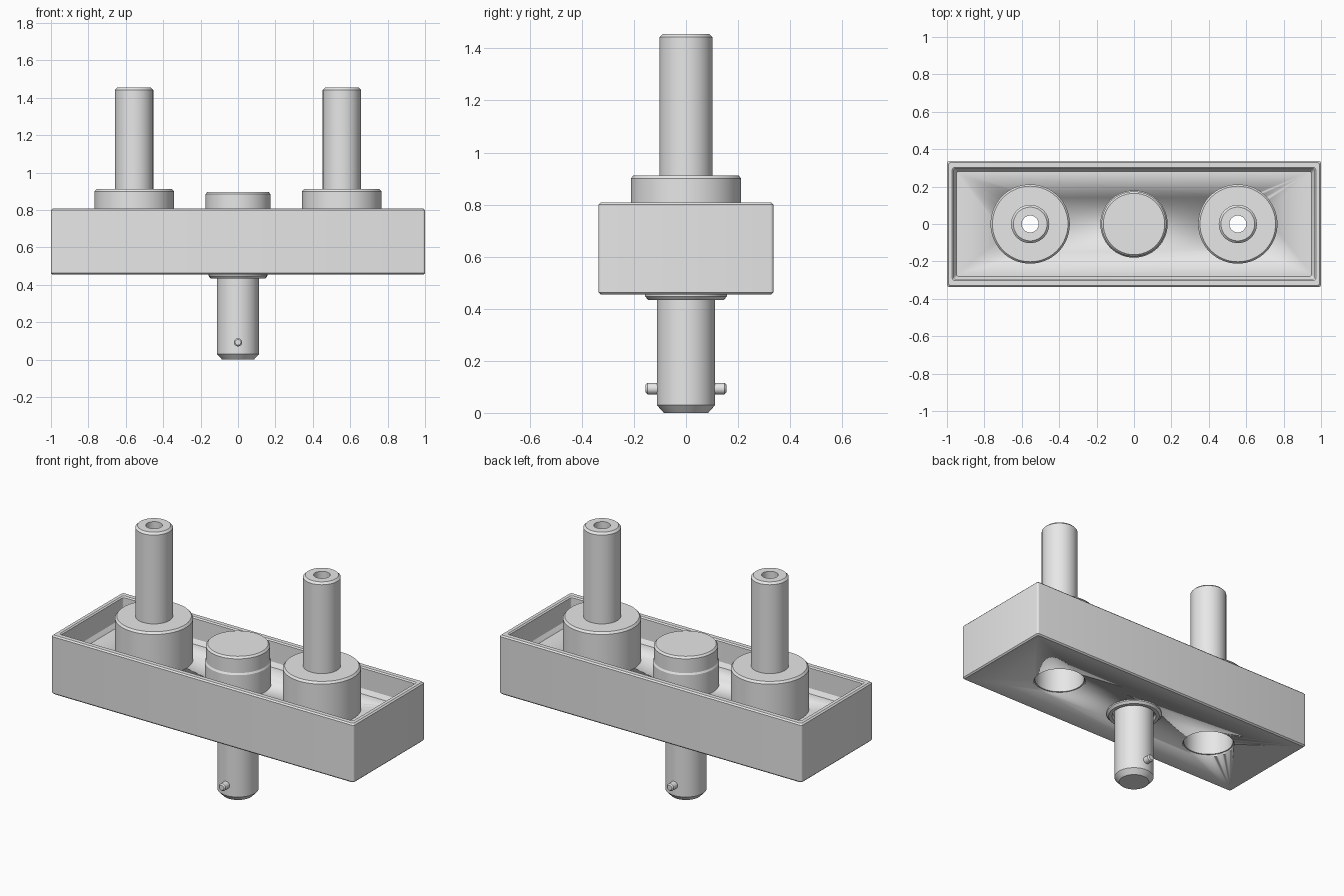
import bpy, bmesh, math

cube = bpy.data.objects.get("Cube")
if cube:
    bpy.data.objects.remove(cube, do_unlink=True)

grey = bpy.data.materials.new("plain_grey")
grey.use_nodes = True
grey.diffuse_color = (0.8, 0.8, 0.8, 1)
grey.node_tree.nodes["Principled BSDF"].inputs["Base Color"].default_value = (0.8, 0.8, 0.8, 1)


def loft(name, loops, cyclic=False):
    """Skin a list of equal-length point loops, capping the ends unless cyclic."""
    bm = bmesh.new()
    rings = [[bm.verts.new(p) for p in loop] for loop in loops]
    pairs = list(zip(rings, rings[1:]))
    if cyclic:
        pairs.append((rings[-1], rings[0]))
    else:
        bm.faces.new(rings[0])
        bm.faces.new(rings[-1])
    n = len(rings[0])
    for a, b in pairs:
        for i in range(n):
            j = (i + 1) % n
            bm.faces.new((a[i], a[j], b[j], b[i]))
    bmesh.ops.recalc_face_normals(bm, faces=bm.faces[:])
    mesh = bpy.data.meshes.new(name)
    bm.to_mesh(mesh)
    bm.free()
    mesh.materials.append(grey)
    obj = bpy.data.objects.new(name, mesh)
    bpy.context.collection.objects.link(obj)
    return obj


def smooth(obj):
    bpy.ops.object.select_all(action='DESELECT')
    obj.select_set(True)
    bpy.context.view_layer.objects.active = obj
    bpy.ops.object.shade_smooth_by_angle(angle=math.radians(30))


def lathe(name, profile, x=0.0, cyclic=False, sides=64):
    """Revolve (radius, height) points around a vertical axis."""
    angles = [2 * math.pi * i / sides for i in range(sides)]
    loops = [[(x + r * math.cos(a), r * math.sin(a), z) for a in angles] for r, z in profile]
    obj = loft(name, loops, cyclic)
    smooth(obj)
    return obj


def rounded_rect(hx, hy, z, r=0.012, steps=4):
    """Rectangle loop with small rounded corners."""
    points = []
    for k, (sx, sy) in enumerate([(1, 1), (-1, 1), (-1, -1), (1, -1)]):
        for i in range(steps + 1):
            a = math.pi / 2 * (k + i / steps)
            points.append((sx * (hx - r) + r * math.cos(a), sy * (hy - r) + r * math.sin(a), z))
    return points


# Open tray with bevelled rim and a chamfer around the floor
tray = loft("tray", [rounded_rect(*p) for p in [
    (0.992, 0.328, 0.455), (1.0, 0.336, 0.463), (1.0, 0.336, 0.80), (0.992, 0.328, 0.808),
    (0.972, 0.302, 0.808), (0.965, 0.295, 0.801), (0.965, 0.295, 0.68), (0.95, 0.28, 0.655)]])

# Bearing holes through the tray floor
for side, x in (("left", 0.555), ("right", -0.555)):
    cutter = lathe(side + "_hole_cutter", [(0.147, 0.40), (0.147, 0.75)], x)
    cutter.hide_render = True
    cutter.hide_set(True)
    cut = tray.modifiers.new(side + "_hole", 'BOOLEAN')
    cut.operation = 'DIFFERENCE'
    cut.solver = 'EXACT'
    cut.object = cutter
    # Hollow housing with a bored post on top
    lathe(side + "_post_housing", [
        (0.16, 0.47), (0.16, 0.645), (0.212, 0.645), (0.212, 0.90), (0.202, 0.912),
        (0.102, 0.912), (0.102, 1.443), (0.09, 1.455), (0.045, 1.455),
        (0.045, 0.85), (0.14, 0.85), (0.14, 0.47)], x, cyclic=True)
smooth(tray)

# Central boss with a slightly narrower cap
lathe("centre_boss", [(0.18, 0.645), (0.18, 0.79), (0.174, 0.80), (0.174, 0.885), (0.164, 0.896)])

# Lower spindle with chamfered tip
lathe("spindle", [(0.085, 0.0), (0.112, 0.03), (0.112, 0.47)])

# Collar ring around the spindle
lathe("collar", [(0.157, 0.46), (0.157, 0.447), (0.145, 0.434), (0.125, 0.434), (0.118, 0.46)],
      cyclic=True)

# Cross pin through the spindle tip
pin = lathe("cross_pin", [(0.015, -0.155), (0.022, -0.148), (0.022, 0.148), (0.015, 0.155)], sides=32)
pin.rotation_euler.x = math.pi / 2
pin.location.z = 0.093
